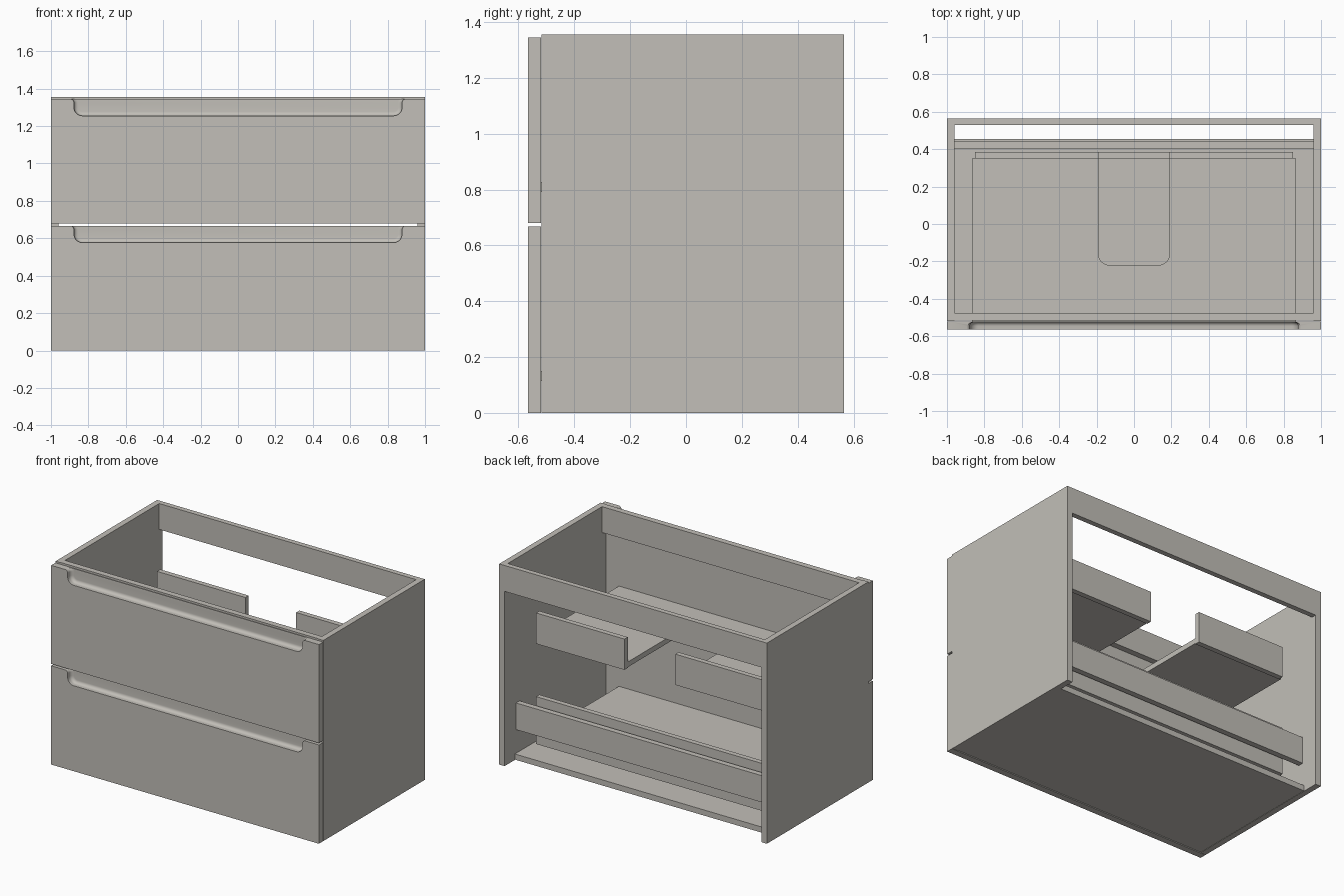
import bpy
import bmesh
from math import sin, cos, pi, radians

if "Cube" in bpy.data.objects:
    bpy.data.objects.remove(bpy.data.objects["Cube"], do_unlink=True)

# Single warm grey finish
COLOUR = (0.54, 0.52, 0.48, 1)
finish = bpy.data.materials.new("warm_grey")
finish.use_nodes = True
finish.diffuse_color = COLOUR
finish.node_tree.nodes["Principled BSDF"].inputs["Base Color"].default_value = COLOUR


def add_object(name, bm):
    bmesh.ops.recalc_face_normals(bm, faces=bm.faces)
    mesh = bpy.data.meshes.new(name)
    bm.to_mesh(mesh)
    bm.free()
    mesh.materials.append(finish)
    obj = bpy.data.objects.new(name, mesh)
    bpy.context.collection.objects.link(obj)
    return obj


def loft(name, rings):
    """Join matching point rings into a closed solid."""
    bm = bmesh.new()
    loops = [[bm.verts.new(p) for p in ring] for ring in rings]
    n = len(loops[0])
    for a, b in zip(loops, loops[1:]):
        for i in range(n):
            j = (i + 1) % n
            bm.faces.new((a[i], a[j], b[j], b[i]))
    bm.faces.new(loops[0])
    bm.faces.new(loops[-1])
    return add_object(name, bm)


def board(name, x, y, z):
    """Flat board given as (low, high) on each axis."""
    outline = [(x[0], y[0]), (x[1], y[0]), (x[1], y[1]), (x[0], y[1])]
    return loft(name, [[(px, py, h) for px, py in outline] for h in z])


def arc(cx, cy, r, start, end, steps=8):
    angles = [radians(start + (end - start) * i / steps) for i in range(steps + 1)]
    return [(cx + r * cos(a), cy + r * sin(a)) for a in angles]


def mirrored(half):
    return half + [(-x, y) for x, y in reversed(half)]


# Finger pull: flared outline at the top, rounded lower corners
PULL_W, PULL_DEPTH, LOW_R, TOP_R = 0.877, 0.09, 0.045, 0.022
FRONT, BACK, COVE = -0.565, -0.52, 0.022


def pull_outline(top, inset):
    floor = top - PULL_DEPTH
    half = [(PULL_W + TOP_R, top + 0.1)]
    half += arc(PULL_W + TOP_R, top - TOP_R + 0.001, TOP_R + inset, 90, 180)
    half += arc(PULL_W - LOW_R, floor + LOW_R, LOW_R - inset, 0, -90)
    return mirrored(half)


def drawer_front(name, bottom, top):
    panel = board(name, (-1, 1), (FRONT, BACK), (bottom, top))
    wall = BACK - 0.004
    sections = [(FRONT - 0.05, 0)]
    for i in range(7):
        a = i / 6 * pi / 2
        sections.append((wall - COVE + COVE * sin(a), COVE * (1 - cos(a))))
    rings = [[(x, y, z) for x, z in pull_outline(top, inset)] for y, inset in sections]
    cutter = loft("pull_cutter", rings)
    cutter.hide_render = True
    mod = panel.modifiers.new("finger_pull", "BOOLEAN")
    mod.operation = "DIFFERENCE"
    mod.solver = "EXACT"
    mod.object = cutter
    bpy.ops.object.select_all(action="DESELECT")
    bpy.context.view_layer.objects.active = panel
    panel.select_set(True)
    bpy.ops.object.modifier_apply(modifier=mod.name)
    bpy.data.objects.remove(cutter, do_unlink=True)
    bpy.ops.object.shade_smooth_by_angle(angle=radians(30))


# Carcass: sides, rails and bottom
INNER = (-0.96, 0.96)
board("right_side", (-1, -0.96), (-0.518, 0.565), (0, 1.355))
board("left_side", (0.96, 1), (-0.518, 0.565), (0, 1.355))
board("front_top_rail", INNER, (-0.515, -0.475), (1.18, 1.355))
board("back_top_rail", INNER, (0.53, 0.565), (1.18, 1.355))
board("back_lower_rail", INNER, (0.405, 0.443), (0.2, 0.38))
board("bottom_panel", INNER, (-0.515, 0.455), (0.002, 0.04))

# Drawer fronts
drawer_front("lower_drawer_front", 0, 0.667)
drawer_front("upper_drawer_front", 0.68, 1.345)

# Lower drawer: full base and back
BASE_X, BACK_X, BASE_Y, BACK_Y = 0.865, 0.85, 0.35, 0.385
NOTCH_W, NOTCH_Y, NOTCH_R = 0.19, -0.22, 0.06
board("lower_drawer_base", (-BASE_X, BASE_X), (BACK, BASE_Y), (0.115, 0.15))
board("lower_drawer_back", (-BACK_X, BACK_X), (BASE_Y, BACK_Y), (0.11, 0.43))

# Upper drawer: base with a rounded plumbing notch, back in two halves
half = [(BASE_X, BACK), (BASE_X, BASE_Y), (NOTCH_W, BASE_Y)]
half += arc(NOTCH_W - NOTCH_R, NOTCH_Y + NOTCH_R, NOTCH_R, 0, -90)
loft("upper_drawer_base", [[(x, y, z) for x, y in mirrored(half)] for z in (0.792, 0.827)])
board("upper_drawer_back_right", (-BACK_X, -NOTCH_W), (BASE_Y, BACK_Y), (0.787, 0.995))
board("upper_drawer_back_left", (NOTCH_W, BACK_X), (BASE_Y, BACK_Y), (0.787, 0.995))
